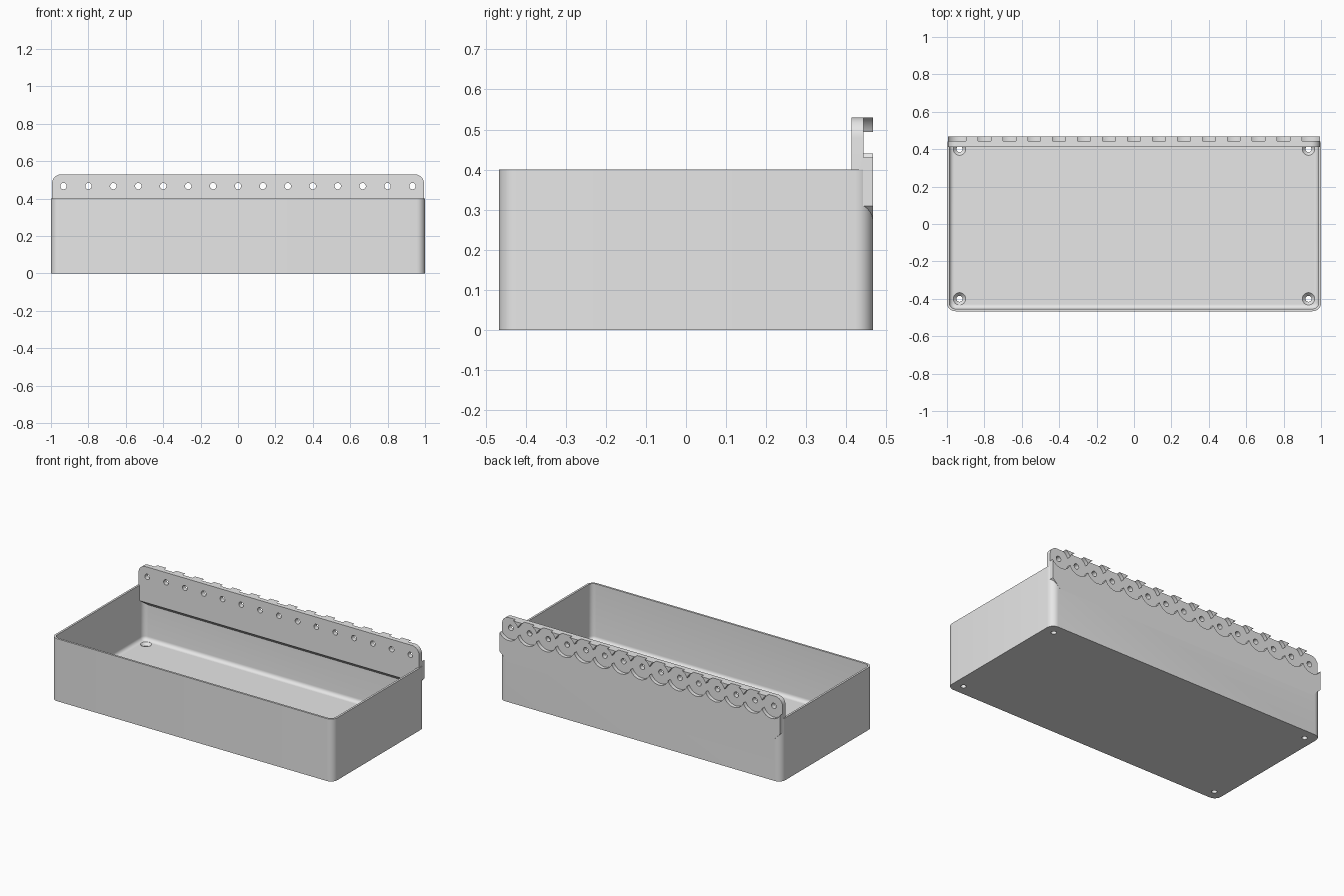
import bpy, bmesh
from math import sin, cos, pi

if "Cube" in bpy.data.objects:
    bpy.data.objects.remove(bpy.data.objects["Cube"])

GREY = 0.8
grey = bpy.data.materials.new("plain grey")
grey.use_nodes = True
grey.diffuse_color = (GREY, GREY, GREY, 1)
grey.node_tree.nodes["Principled BSDF"].inputs["Base Color"].default_value = (GREY, GREY, GREY, 1)

HALF_X, HALF_Y, HEIGHT = 1.0, 0.4665, 0.4
WALL, FLOOR, FILLET = 0.013, 0.04, 0.024
PIN_Z, PIN_COUNT = 0.467, 15
PIN_X = [-0.933 + i * 1.866 / (PIN_COUNT - 1) for i in range(PIN_COUNT)]
BAR_FRONT, BAR_BACK, RECESS_Y = 0.413, 0.467, 0.443


def loft(bm, loops):
    """Skin a closed solid through loops of equal length and cap both ends."""
    rings = [[bm.verts.new(p) for p in loop] for loop in loops]
    n = len(rings[0])
    for a, b in zip(rings, rings[1:]):
        for i in range(n):
            j = (i + 1) % n
            bm.faces.new((a[i], a[j], b[j], b[i]))
    bm.faces.new(rings[0][::-1])
    bm.faces.new(rings[-1])


def make_object(name, solids):
    bm = bmesh.new()
    for loops in solids:
        loft(bm, loops)
    bmesh.ops.recalc_face_normals(bm, faces=bm.faces)
    mesh = bpy.data.meshes.new(name)
    bm.to_mesh(mesh)
    bm.free()
    mesh.materials.append(grey)
    obj = bpy.data.objects.new(name, mesh)
    bpy.context.collection.objects.link(obj)
    return obj


def rounded_rectangle(inset, z, radius=0.045, steps=8):
    r = max(radius - inset, 0.008)
    cx, cy = HALF_X - inset - r, HALF_Y - inset - r
    points = []
    for k, (sx, sy) in enumerate(((1, 1), (-1, 1), (-1, -1), (1, -1))):
        for i in range(steps + 1):
            a = (k + i / steps) * pi / 2
            points.append((sx * cx + r * cos(a), sy * cy + r * sin(a), z))
    return points


def turned(profile, place, segments=40):
    """Circle loops from (radius, distance) pairs, positioned by place(u, v, d)."""
    return [[place(r * cos(2 * pi * i / segments), r * sin(2 * pi * i / segments), d)
             for i in range(segments)] for r, d in profile]


def across(x, radius, y0, y1):
    return turned([(radius, y0), (radius, y1)], lambda u, v, d: (x + u, d, PIN_Z + v))


# Open tray with thin walls and a filleted floor
tray_loops = [rounded_rectangle(0, 0), rounded_rectangle(0, HEIGHT), rounded_rectangle(WALL, HEIGHT)]
for i in range(7):
    a = i / 6 * pi / 2
    tray_loops.append(rounded_rectangle(WALL + FILLET * (1 - cos(a)), FLOOR + FILLET * (1 - sin(a))))
tray = make_object("tray", [tray_loops])


# Hinge bar: rounded upper corners, sloped underside
def bar_outline(y, bottom, half=0.995, top=0.53, radius=0.05, shoulder=0.31):
    side = [(half - (shoulder - bottom), bottom), (half, shoulder)]
    for i in range(9):
        a = i / 8 * pi / 2
        side.append((half - radius + radius * cos(a), top - radius + radius * sin(a)))
    return [(x, y, z) for x, z in side] + [(-x, y, z) for x, z in reversed(side)]


hinge_bar = make_object("hinge_bar", [[bar_outline(BAR_FRONT, 0.3), bar_outline(BAR_BACK, 0.255)]])

# Cutters: knuckle recesses, pin holes and countersunk floor holes
recesses = make_object("recess_cutter", [across(x, 0.072, RECESS_Y, 0.6) for x in PIN_X])
pin_holes = make_object("pin_hole_cutter", [across(x, 0.017, 0.3, 0.55) for x in PIN_X])
screw_profile = [(0.016, -0.05), (0.016, 0.022), (0.033, FLOOR), (0.033, 0.06)]
screw_holes = make_object("screw_hole_cutter", [
    turned(screw_profile, lambda u, v, d, x=x, y=y: (x + u, y + v, d))
    for x in (-0.933, 0.933) for y in (-0.4, 0.4)])

for target, cutters in ((tray, (recesses, screw_holes)), (hinge_bar, (recesses, pin_holes))):
    bpy.ops.object.select_all(action="DESELECT")
    bpy.context.view_layer.objects.active = target
    target.select_set(True)
    for cutter in cutters:
        cut = target.modifiers.new("cut", "BOOLEAN")
        cut.operation = "DIFFERENCE"
        cut.solver = "EXACT"
        cut.use_self = True
        cut.object = cutter
        bpy.ops.object.modifier_apply(modifier=cut.name)
    bpy.ops.object.shade_smooth_by_angle(angle=pi / 6)

for cutter in (recesses, pin_holes, screw_holes):
    bpy.data.objects.remove(cutter)
